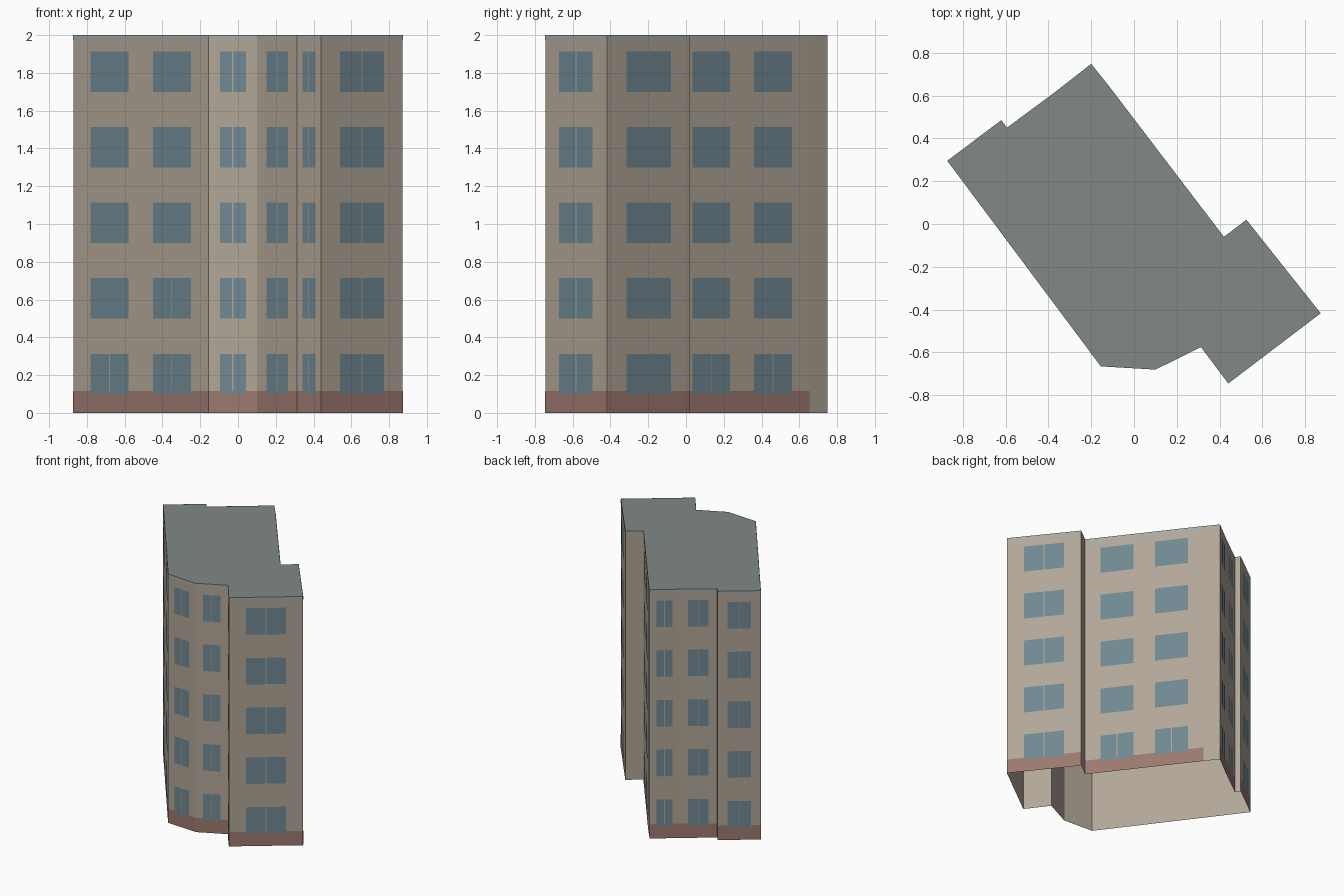
import bpy, bmesh
from mathutils import Vector

if "Cube" in bpy.data.objects:
    bpy.data.objects.remove(bpy.data.objects["Cube"])

H = 2.0
# Footprint corners, counter-clockwise, with window columns on the wall that starts there
# (0 = blank party wall without plinth or cornice)
PLAN = [(-0.872, 0.295, 2), (-0.155, -0.665, 1), (0.10, -0.68, 1), (0.313, -0.575, 1),
        (0.44, -0.745, 1), (0.872, -0.417, 1), (0.525, 0.02, 0), (0.42, -0.06, 2),
        (-0.123, 0.652, 0), (-0.20, 0.748, 1), (-0.37, 0.615, 1), (-0.593, 0.45, 0),
        (-0.62, 0.485, 1)]
SPANS = {0: [], 1: [(0.23, 0.77)], 2: [(0.13, 0.41), (0.59, 0.87)]}


def material(name, rgb):
    m = bpy.data.materials.new(name)
    m.diffuse_color = (*rgb, 1)
    m.use_nodes = True
    m.node_tree.nodes["Principled BSDF"].inputs["Base Color"].default_value = m.diffuse_color
    return m


def finish(name, bm, mat):
    me = bpy.data.meshes.new(name)
    bm.to_mesh(me)
    bm.free()
    me.materials.append(mat)
    ob = bpy.data.objects.new(name, me)
    bpy.context.collection.objects.link(ob)
    return ob


def wall_quad(bm, i, t0, t1, z0, z1, off):
    """Upright quad on wall i, from fraction t0 to t1, pushed outwards by off."""
    a = Vector((*PLAN[i][:2], 0))
    b = Vector((*PLAN[(i + 1) % len(PLAN)][:2], 0))
    d = b - a
    n = Vector((d.y, -d.x, 0)).normalized() * off
    p, q = a + d * t0 + n, a + d * t1 + n
    pts = [(p.x, p.y, z0), (q.x, q.y, z0), (q.x, q.y, z1), (p.x, p.y, z1)]
    bm.faces.new([bm.verts.new(c) for c in pts])
    return d.length


wall_mat = material("wall_render", (0.44, 0.38, 0.31))
roof_mat = material("roof_grey", (0.22, 0.25, 0.235))
base_mat = material("plinth_red", (0.33, 0.19, 0.155))
trim_mat = material("cornice_grey", (0.38, 0.41, 0.38))
glass_mat = material("window_glass", (0.16, 0.25, 0.29))

# Walls: open-bottomed shell
bm = bmesh.new()
for i in range(len(PLAN)):
    wall_quad(bm, i, 0, 1, 0, H, 0)
bmesh.ops.remove_doubles(bm, verts=bm.verts, dist=1e-4)
finish("walls", bm, wall_mat)

# Flat roof
bm = bmesh.new()
bm.faces.new([bm.verts.new((x, y, H)) for x, y, _ in PLAN])
finish("roof", bm, roof_mat)

# Plinth and cornice bands on the windowed walls
for name, z0, z1, mat in (("plinth", 0, 0.115, base_mat), ("cornice", 1.972, H, trim_mat)):
    bm = bmesh.new()
    for i, (_, _, cols) in enumerate(PLAN):
        if cols:
            wall_quad(bm, i, 0, 1, z0, z1, 0.001)
    finish(name, bm, mat)

# Windows: five storeys, most split by a thin central mullion
bm = bmesh.new()
for i, (x, y, cols) in enumerate(PLAN):
    nx, ny, _ = PLAN[(i + 1) % len(PLAN)]
    length = (Vector((nx, ny)) - Vector((x, y))).length
    gap = 0.003 / length
    for c, (t0, t1) in enumerate(SPANS[cols]):
        mid = (t0 + t1) / 2
        for row in range(5):
            z0, z1 = 0.10 + 0.4 * row, 0.313 + 0.4 * row
            if cols == 1 or row == 0 or (i == 0 and c == 1 and row == 1):
                wall_quad(bm, i, t0, mid - gap, z0, z1, 0.002)
                wall_quad(bm, i, mid + gap, t1, z0, z1, 0.002)
            else:
                wall_quad(bm, i, t0, t1, z0, z1, 0.002)
finish("windows", bm, glass_mat)
